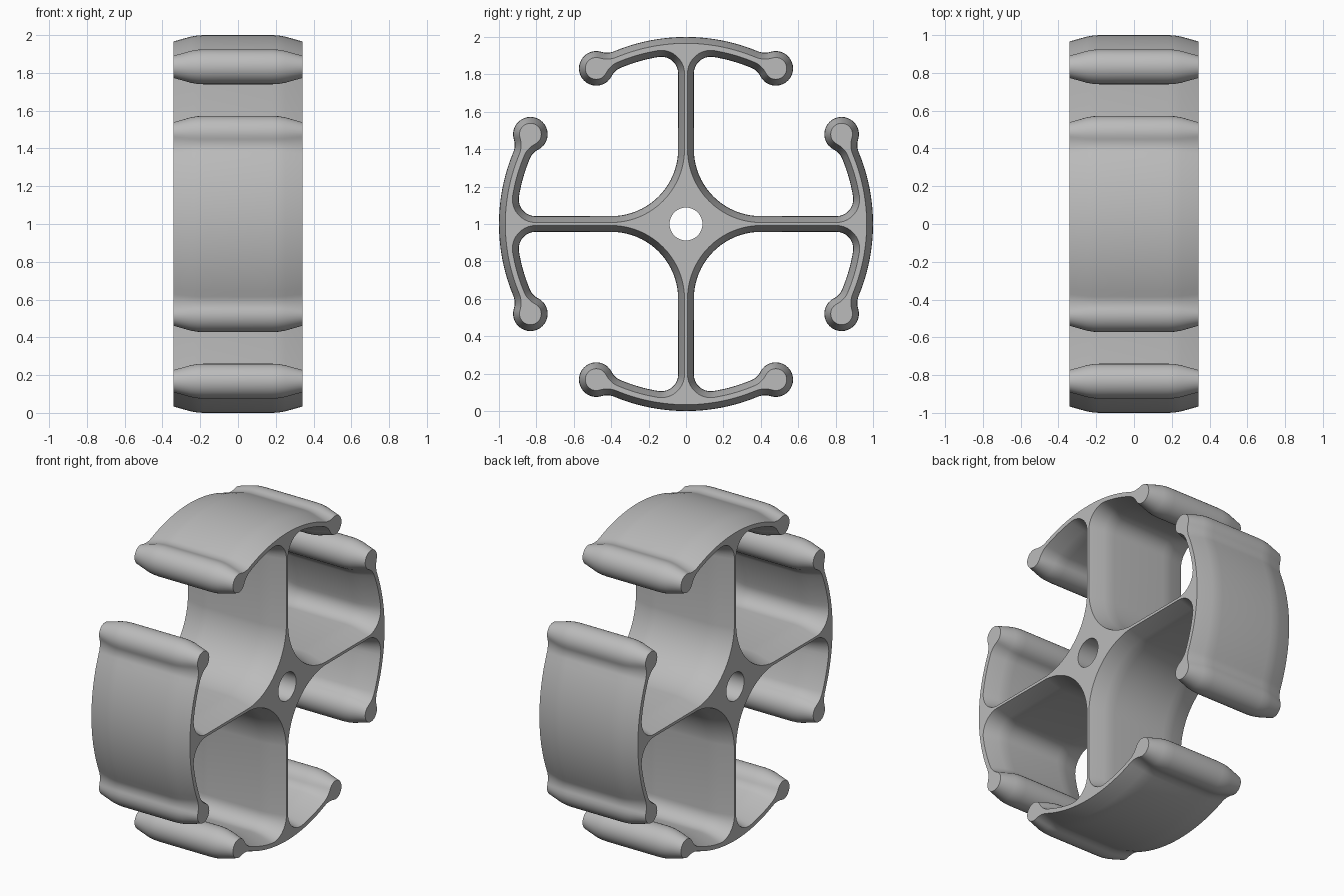
import bpy
import bmesh
from math import pi, cos, sin, acos, atan2
from mathutils import Vector

cube = bpy.data.objects.get("Cube")
if cube:
    bpy.data.objects.remove(cube, do_unlink=True)

# Main dimensions
RIM_OUT, RIM_IN, SPOKE_HALF, HOLE = 1.0, 0.905, 0.042, 0.088
HUB = Vector((0.4, 0.4))
BULB, BULB_R = Vector((0.48, 0.832)), 0.0925
CORNER, NECK_IN, NECK_OUT = 0.09, 0.09, 0.1
ORIGIN = Vector((0, 0))


def angle(v):
    return atan2(v.y, v.x)


def polar(r, a):
    return Vector((r * cos(a), r * sin(a)))


def neck_centre(r, gap):
    """Centre at distance r from the axis and gap from the bulb, on the spoke side."""
    d = BULB.length
    return polar(r, angle(BULB) + acos((r * r + d * d - gap * gap) / (2 * r * d)))


def arc(centre, r, start, end, n, turn):
    """Points of an arc without its last point; turn is +1 or -1."""
    sweep = ((end - start) * turn) % (2 * pi) * turn
    return [centre + polar(r, start + sweep * i / n) for i in range(n)]


def outline(d):
    """Wheel outline, shrunk inwards by d."""
    u = SPOKE_HALF + CORNER
    corner = Vector((u, ((RIM_IN - CORNER) ** 2 - u * u) ** 0.5))
    inner = neck_centre(RIM_IN - NECK_IN, BULB_R + NECK_IN)
    outer = neck_centre(RIM_OUT + NECK_OUT, BULB_R + NECK_OUT)
    half = arc(HUB, HUB.x - SPOKE_HALF + d, pi * 1.25, pi, 10, -1)
    half += arc(corner, CORNER + d, pi, angle(corner), 10, -1)
    half += arc(ORIGIN, RIM_IN + d, angle(corner), angle(inner), 8, -1)
    half += arc(inner, NECK_IN + d, angle(inner), angle(BULB - inner), 8, -1)
    half += arc(BULB, BULB_R - d, angle(inner - BULB), angle(outer - BULB), 24, 1)
    half += arc(outer, NECK_OUT + d, angle(BULB - outer), angle(-outer), 8, -1)
    half += arc(ORIGIN, RIM_OUT - d, angle(outer), pi / 2, 12, 1)
    mirrored = [Vector((-p.x, p.y)) for p in reversed(half[1:])]
    quarter = half + [Vector((0, RIM_OUT - d))] + mirrored
    points = []
    for _ in range(4):
        points += quarter
        quarter = [Vector((-p.y, p.x)) for p in quarter]
    return points


def add_loop(bm, points, x):
    return [bm.verts.new((x, p.x, p.y + 1)) for p in points]


def bridge(bm, a, b):
    n = len(a)
    for i in range(n):
        j = (i + 1) % n
        bm.faces.new((a[i], a[j], b[j], b[i]))


# Tapered ends: width position and inward shrink
taper = [(0.342, 0.034), (0.25, 0.008), (0.215, 0.002), (0.18, 0.0)]
sections = [(-x, d) for x, d in taper] + [(x, d) for x, d in reversed(taper)]

bm = bmesh.new()
loops = [add_loop(bm, outline(d), x) for x, d in sections]
for a, b in zip(loops, loops[1:]):
    bridge(bm, a, b)

# Axle hole
circle = arc(ORIGIN, HOLE, 0, 2 * pi - 1e-9, 48, 1)
holes = [add_loop(bm, circle, x) for x in (sections[0][0], sections[-1][0])]
bridge(bm, holes[0], holes[1])

# Flat end caps around the hole
for rim, hole in ((loops[0], holes[0]), (loops[-1], holes[1])):
    edges = [bm.edges.get((ring[i - 1], ring[i])) for ring in (rim, hole) for i in range(len(ring))]
    bmesh.ops.triangle_fill(bm, use_beauty=True, use_dissolve=False, edges=edges)
bmesh.ops.recalc_face_normals(bm, faces=bm.faces[:])

mesh = bpy.data.meshes.new("spoked_wheel")
bm.to_mesh(mesh)
bm.free()
wheel = bpy.data.objects.new("spoked_wheel", mesh)
bpy.context.collection.objects.link(wheel)

# Plain grey material
grey = bpy.data.materials.new("light_grey")
grey.use_nodes = True
colour = (0.5, 0.5, 0.5, 1)
grey.diffuse_color = colour
grey.node_tree.nodes["Principled BSDF"].inputs["Base Color"].default_value = colour
mesh.materials.append(grey)

bpy.ops.object.select_all(action="DESELECT")
wheel.select_set(True)
bpy.context.view_layer.objects.active = wheel
bpy.ops.object.shade_smooth_by_angle(angle=pi / 6)
